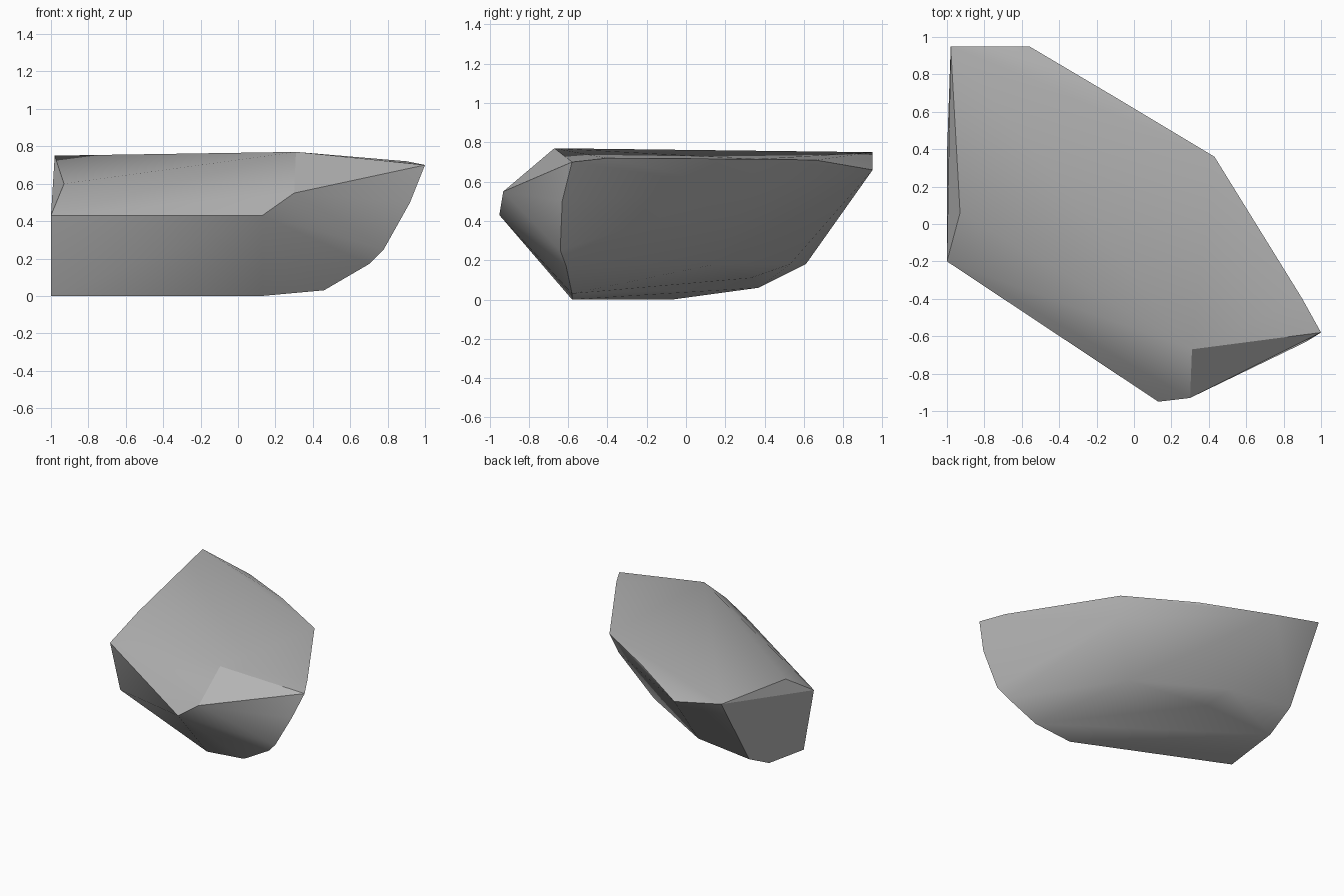
import bpy
import bmesh
import math
from mathutils import Vector

# Remove only the default cube
default_cube = bpy.data.objects.get("Cube")
if default_cube is not None:
    bpy.data.objects.remove(default_cube, do_unlink=True)


def make_material(name, grey):
    material = bpy.data.materials.new(name)
    material.use_nodes = True
    colour = (grey, grey, grey, 1)
    material.diffuse_color = colour
    shader = next(node for node in material.node_tree.nodes
                  if node.type == "BSDF_PRINCIPLED")
    shader.inputs["Base Color"].default_value = colour
    return material


def make_convex_solid(name, corner_groups, material):
    """Wrap one convex skin tightly around all the corner points."""
    solid = bmesh.new()
    for group in corner_groups:
        for corner in group:
            solid.verts.new(Vector(corner))
    hull = bmesh.ops.convex_hull(solid, input=list(solid.verts))
    leftovers = set(hull["geom_interior"]) | set(hull["geom_unused"])
    loose = [item for item in leftovers
             if isinstance(item, bmesh.types.BMVert) and item.is_valid]
    bmesh.ops.delete(solid, geom=loose, context="VERTS")
    bmesh.ops.recalc_face_normals(solid, faces=list(solid.faces))
    mesh = bpy.data.meshes.new(name)
    solid.to_mesh(mesh)
    solid.free()
    mesh.materials.append(material)
    result = bpy.data.objects.new(name, mesh)
    bpy.context.collection.objects.link(result)
    return result


# Broad upper face, running around its edge from the front peak
upper_rim = [
    (.31, -.67, .77), (1, -.58, .7), (.9, -.4, .72), (.43, .36, .715),
    (-.07, .66, .71), (-.56, .95, .66), (-.98, .95, .75), (-.93, .06, .6),
]

# Long front ledge
front_ledge = [(-1, -.2, .43), (.13, -.95, .43), (.3, -.93, .55)]

# Pointed end, curving down from the tip to the base
pointed_end = [
    (.92, -.63, .5), (.78, -.64, .25), (.7, -.61, .17), (.46, -.58, .03),
]

# Resting edge and the flat broken end
base = [(.13, -.58, 0), (-1, -.07, 0), (-1, .37, .06), (-.99, .61, .18)]

# Rounded belly beneath the back
belly = [(-.48, .53, .18), (-.42, .33, .11), (.18, .15, .18), (.385, .31, .56)]

stone_grey = make_material("stone_grey", .45)
rock = make_convex_solid(
    "rock", [upper_rim, front_ledge, pointed_end, base, belly], stone_grey)

# Soft facets with crisp broken edges
bpy.ops.object.select_all(action="DESELECT")
rock.select_set(True)
bpy.context.view_layer.objects.active = rock
bpy.ops.object.shade_smooth_by_angle(angle=math.radians(30))
